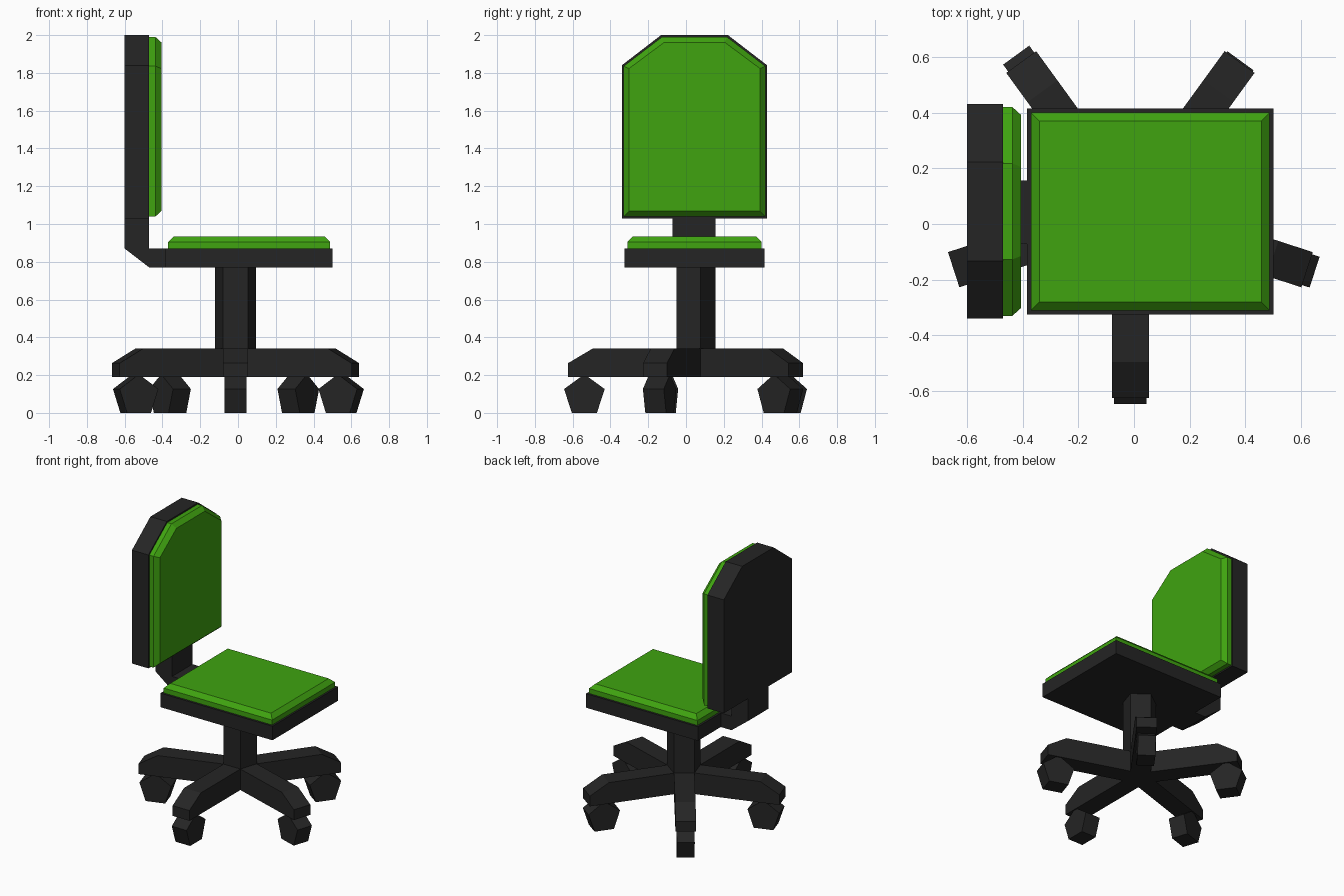
import bpy, bmesh
from math import cos, sin, radians
from mathutils import Vector, Matrix

if "Cube" in bpy.data.objects:
    bpy.data.objects.remove(bpy.data.objects["Cube"])


def material(name, rgb):
    m = bpy.data.materials.new(name)
    m.diffuse_color = (*rgb, 1)
    m.use_nodes = True
    m.node_tree.nodes["Principled BSDF"].inputs["Base Color"].default_value = m.diffuse_color
    return m


BLACK = material("black_plastic", (0.018, 0.018, 0.018))
GREEN = material("green_fabric", (0.05, 0.37, 0.005))


def loft(name, rings, mat, matrix=Matrix()):
    """Closed solid through a stack of rings with equal point counts."""
    bm = bmesh.new()
    loops = [[bm.verts.new(matrix @ Vector(p)) for p in r] for r in rings]
    n = len(loops[0])
    for a, b in zip(loops, loops[1:]):
        for i in range(n):
            j = (i + 1) % n
            bm.faces.new((a[i], a[j], b[j], b[i]))
    bm.faces.new(loops[0][::-1])
    bm.faces.new(loops[-1])
    bmesh.ops.recalc_face_normals(bm, faces=bm.faces)
    me = bpy.data.meshes.new(name)
    bm.to_mesh(me)
    bm.free()
    me.materials.append(mat)
    ob = bpy.data.objects.new(name, me)
    bpy.context.collection.objects.link(ob)
    return ob


def rect(x0, x1, y0, y1, z):
    return [(x0, y0, z), (x1, y0, z), (x1, y1, z), (x0, y1, z)]


def pentagon(r):
    return [(r * cos(radians(90 + 72 * i)), r * sin(radians(90 + 72 * i))) for i in range(5)]


def xz_slab(profile, y):
    return [(x, y, z) for x, z in profile]


def back_outline(x, inset=0.0):
    # Rectangle with two clipped top corners, in the y-z plane
    i, k = inset, inset * 0.45
    return [(x, y, z) for y, z in [
        (-0.34 + i, 1.03 + i), (0.43 - i, 1.03 + i), (0.43 - i, 1.84 - k),
        (0.222 - k, 2.0 - i), (-0.132 + k, 2.0 - i), (-0.34 + i, 1.84 - k)]]


# Seat pan and cushion
loft("seat_pan", [rect(-0.385, 0.5, -0.325, 0.415, z) for z in (0.77, 0.87)], BLACK)
loft("seat_cushion", [rect(-0.37, 0.487, -0.31, 0.4, 0.87),
                      rect(-0.37, 0.487, -0.31, 0.4, 0.905),
                      rect(-0.34, 0.457, -0.28, 0.37, 0.935)], GREEN)

# Backrest shell and cushion
loft("backrest_shell", [back_outline(-0.6), back_outline(-0.47)], BLACK)
loft("backrest_cushion", [back_outline(-0.47, 0.01), back_outline(-0.437, 0.01),
                          back_outline(-0.406, 0.038)], GREEN)

# Bent bracket joining seat and backrest
bracket = [(-0.385, 0.77), (-0.47, 0.77), (-0.6, 0.87), (-0.6, 1.03),
           (-0.47, 1.03), (-0.47, 0.87), (-0.385, 0.87)]
loft("back_bracket", [xz_slab(bracket, y) for y in (-0.072, 0.157)], BLACK)

# Five-sided column, running down through the hub
CENTRE = Matrix.Translation((-0.013, 0.042, 0))
R = 0.113
loft("column", [[(x, y, z) for x, y in pentagon(R)] for z in (0.19, 0.77)], BLACK, CENTRE)

# Star base: one leg and caster per column face
apothem, half = R * cos(radians(36)), R * sin(radians(36))
leg = [(apothem, 0.19), (0.667, 0.19), (0.667, 0.263), (0.537, 0.34), (apothem, 0.34)]
casters = {270: 0.58, 342: 0.588, 54: 0.565, 126: 0.59, 198: 0.556}
for n, (angle, dist) in enumerate(casters.items(), 1):
    spin = CENTRE @ Matrix.Rotation(radians(angle), 4, 'Z')
    loft(f"base_leg_{n}", [xz_slab(leg, y) for y in (-half, half)], BLACK, spin)
    wheel = [(dist + x, apothem + z) for x, z in pentagon(R)]
    loft(f"caster_{n}", [xz_slab(wheel, y) for y in (-0.058, 0.058)], BLACK, spin)
